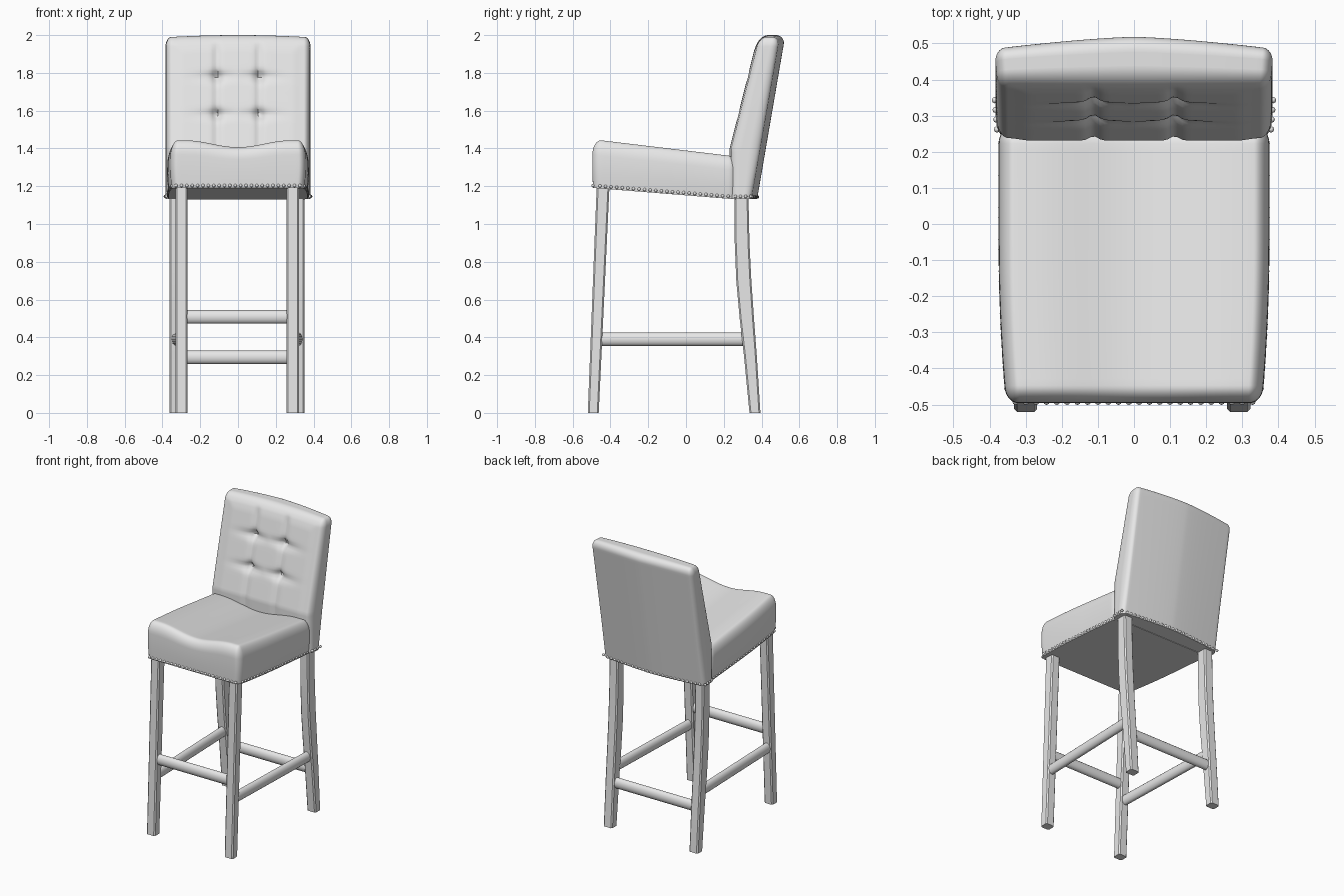
import bpy, bmesh, math
from mathutils import Vector, Matrix

if "Cube" in bpy.data.objects:
    bpy.data.objects.remove(bpy.data.objects["Cube"])

grey = bpy.data.materials.new("plain grey")
grey.diffuse_color = (0.8, 0.8, 0.8, 1)
grey.use_nodes = True
grey.node_tree.nodes["Principled BSDF"].inputs["Base Color"].default_value = grey.diffuse_color


def finish(name, bm, angle=40):
    bmesh.ops.recalc_face_normals(bm, faces=bm.faces)
    me = bpy.data.meshes.new(name)
    bm.to_mesh(me)
    bm.free()
    ob = bpy.data.objects.new(name, me)
    bpy.context.collection.objects.link(ob)
    me.materials.append(grey)
    bpy.ops.object.select_all(action='DESELECT')
    ob.select_set(True)
    bpy.context.view_layer.objects.active = ob
    bpy.ops.object.shade_smooth_by_angle(angle=math.radians(angle))
    return ob


def rounded_box(name, half, rad, segs, edge, shape):
    """Dense box with elliptical rounded edges, passed through a shaping function."""
    bm = bmesh.new()
    bmesh.ops.create_cube(bm, size=2)
    bmesh.ops.subdivide_edges(bm, edges=bm.edges[:], cuts=segs - 1, use_grid_fill=True)
    a = 1 - 2 * edge / segs
    for v in bm.verts:
        inner, off = [], []
        for c, h, r in zip(v.co, half, rad):
            s = math.copysign(1, c)
            inner.append(s * min(abs(c) / a, 1) * (h - r))
            off.append(s * max(0, (abs(c) - a) / (1 - a)))
        off = Vector(off).normalized()
        v.co = shape(*[i + o * r for i, o, r in zip(inner, off, rad)])
    return finish(name, bm)


# --- seat cushion: sloping, saddle-shaped top, flat sloping underside
def seat_bottom(y):
    return 1.19 - (y + 0.48) * 0.08


def seat_taper(y):
    return 1 - 0.05 * (max(0, -y - 0.05) / 0.43) ** 2


SH, SR = (0.367, 0.38, 0.13), (0.035, 0.045, 0.06)


def seat_shape(x, y, w):
    y -= 0.112
    t = max(0, (w + SH[2] - SR[2]) / (2 * SH[2] - SR[2]))
    dip = 0.036 * math.cos(min(abs(x) / 0.29, 1) * math.pi / 2) ** 2
    top = 1.443 - (y + 0.45) * 0.12 - dip
    low = seat_bottom(y)
    puff = 0.008 * math.sin(math.pi * t)
    if y < -0.4:
        y -= puff * 0.5
    return Vector((x * seat_taper(y) * (1 + puff / 0.37), y, low + t * (top - low)))


rounded_box("seat", SH, SR, 48, 6, seat_shape)

# --- backrest: leaning, crease down the rear, tufted front
BH, BR = (0.387, 0.07, 0.46), (0.03, 0.05, 0.05)
Z0, Z1 = 1.133, 2.0


def back_rear(x, z):
    return 0.378 + (z - 1.14) * 0.172 - 0.033 * (abs(x) / 0.385) ** 1.4


def tuft(x, z):
    cx = abs(abs(x) - 0.115)
    dz = min(abs(z - 1.58), abs(z - 1.78))
    pit = 0.022 * math.exp(-(cx * cx + dz * dz) / 0.03 ** 2)
    seam = 0.012 * math.exp(-(cx / 0.017) ** 2)
    fold = 0.014 * math.exp(-(dz / 0.022) ** 2 - (cx / 0.11) ** 2)
    return pit + seam + fold - 0.007


def back_shape(x, v, w):
    t = (v + BH[1]) / (2 * BH[1])
    k = max(0, (w + BH[2] - BR[2]) / (2 * BH[2] - BR[2]))
    z = Z0 + k * (Z1 - Z0)
    front = 0.238 + max(0, z - 1.4) * 0.25
    if abs(x) < 0.35 and t < 0.5 and z < 1.97:
        fade = min(1, (0.35 - abs(x)) / 0.05, (1.97 - z) / 0.05)
        front += tuft(x, z) * fade * (1 - 2 * t)
    y = front * (1 - t) + back_rear(x, z) * t
    xs = x * (1 - 0.025 * (1 - t))
    return Vector((xs, y, z - 0.012 * k * (x / 0.385) ** 2))


rounded_box("backrest", BH, BR, 64, 6, back_shape)


# --- legs: square sections lofted along a list of (y, z, half depth)
def leg(name, x, hx, path):
    bm = bmesh.new()
    rings = []
    for y, z, hy in path:
        c = 0.008
        pts = [(hx, hy - c), (hx - c, hy), (c - hx, hy), (-hx, hy - c),
               (-hx, c - hy), (c - hx, -hy), (hx - c, -hy), (hx, c - hy)]
        rings.append([bm.verts.new((x + px, y + py, z)) for px, py in pts])
    for a, b in zip(rings, rings[1:]):
        for i in range(8):
            j = (i + 1) % 8
            bm.faces.new((a[i], a[j], b[j], b[i]))
    bm.faces.new(rings[0])
    bm.faces.new(rings[-1])
    finish(name, bm, 30)


# --- stretchers: oval rails between two points
def rail(name, p, q):
    p, q = Vector(p), Vector(q)
    d = q - p
    bm = bmesh.new()
    bmesh.ops.create_cone(bm, cap_ends=True, segments=16, radius1=1, radius2=1, depth=d.length)
    side = d.cross(Vector((0, 0, 1))).normalized()
    up = side.cross(d).normalized()
    m = Matrix((side * 0.025, up * 0.036, d.normalized())).transposed().to_4x4()
    m.translation = (p + q) / 2
    bmesh.ops.transform(bm, matrix=m, verts=bm.verts)
    finish(name, bm)


OFF = -0.005
for side, s in (("left", -1), ("right", 1)):
    leg("front_leg_" + side, s * 0.295 + OFF, 0.032,
        [(-0.491, 0, 0.029), (-0.438, 1.22, 0.034)])
    leg("back_leg_" + side, s * 0.325 + OFF, 0.033,
        [(0.365, 0, 0.029), (0.341, 0.3, 0.034), (0.322, 0.5, 0.038),
         (0.306, 0.7, 0.040), (0.297, 0.9, 0.039), (0.293, 1.17, 0.037)])
    rail("side_stretcher_" + side, (s * 0.297 + OFF, -0.47, 0.39), (s * 0.322 + OFF, 0.33, 0.39))
rail("front_stretcher", (-0.295, -0.469, 0.508), (0.285, -0.469, 0.508))
rail("back_stretcher", (-0.32, 0.341, 0.294), (0.31, 0.341, 0.294))

# --- nail heads along the lower edge of seat and backrest
spots = []
for i in range(24):
    spots.append(((i - 11.5) * 0.0285, -0.492, 1.203))
for s in (-1, 1):
    for i in range(24):
        y = -0.455 + i * 0.0295
        spots.append((s * 0.367 * seat_taper(y), y, seat_bottom(y) + 0.013))
    for i in range(4):
        spots.append((s * (0.379 + 0.002 * i), 0.262 + i * 0.027, 1.146))
for i in range(25):
    x = (i - 12) * 0.029
    spots.append((x, back_rear(x, 1.14), 1.143))
bm = bmesh.new()
for p in spots:
    bmesh.ops.create_uvsphere(bm, u_segments=8, v_segments=6, radius=0.009,
                              matrix=Matrix.Translation(p))
finish("nail_heads", bm, 60)
